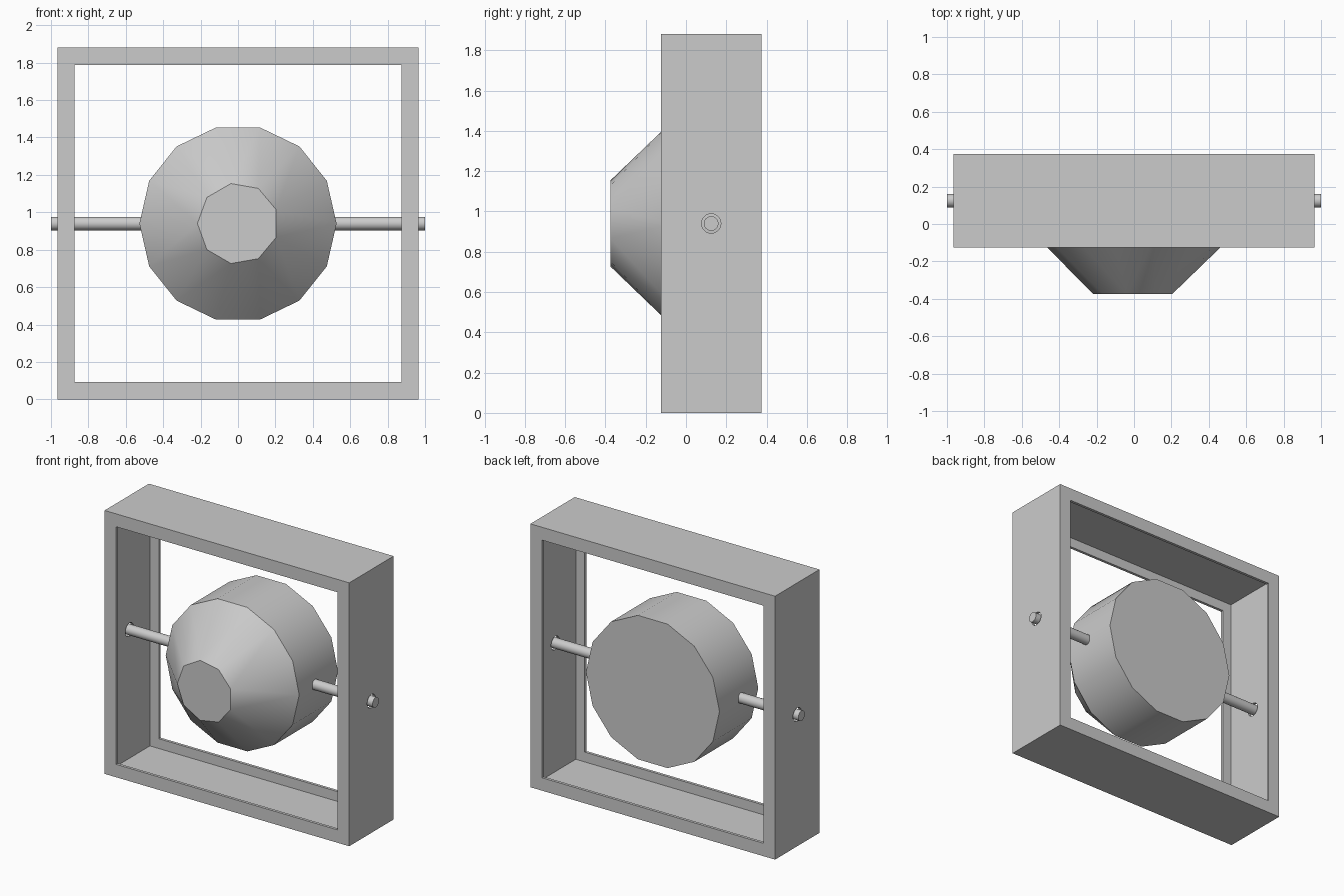
import bpy, bmesh
from math import cos, sin, pi, radians
from mathutils import Matrix

cube = bpy.data.objects.get("Cube")
if cube:
    bpy.data.objects.remove(cube, do_unlink=True)

MID_Z = 0.94      # height of the axle
AXLE_Y = 0.125    # depth of the axle

grey = bpy.data.materials.new("plain_grey")
grey.use_nodes = True
grey.diffuse_color = (0.6, 0.6, 0.6, 1)
grey.node_tree.nodes["Principled BSDF"].inputs["Base Color"].default_value = (0.6, 0.6, 0.6, 1)


def make_object(name, bm, smooth_angle=None):
    bmesh.ops.recalc_face_normals(bm, faces=bm.faces[:])
    mesh = bpy.data.meshes.new(name)
    bm.to_mesh(mesh)
    bm.free()
    mesh.materials.append(grey)
    obj = bpy.data.objects.new(name, mesh)
    bpy.context.collection.objects.link(obj)
    bpy.ops.object.select_all(action='DESELECT')
    obj.select_set(True)
    bpy.context.view_layer.objects.active = obj
    if smooth_angle:
        bpy.ops.object.shade_smooth_by_angle(angle=radians(smooth_angle))
    return obj


def rod(name, radius, length, sides=32):
    bm = bmesh.new()
    bmesh.ops.create_cone(bm, cap_ends=True, segments=sides, radius1=radius, radius2=radius,
                          depth=length, matrix=Matrix.Rotation(pi / 2, 4, 'Y'))
    bmesh.ops.translate(bm, verts=bm.verts[:], vec=(0, AXLE_Y, MID_Z))
    return make_object(name, bm, 30)


# Square frame: a lipped channel section (inset from the outside, depth) swept round four corners
half_x, half_z = 0.966, 0.94
front, back, lip = -0.125, 0.375, 0.02
wall, web = 0.092, 0.022
section = [(0, front), (0, back), (wall, back), (wall, back - lip), (web, back - lip),
           (web, front + lip), (wall, front + lip), (wall, front)]
bm = bmesh.new()
corners = [[bm.verts.new((sx * (half_x - inset), y, MID_Z + sz * (half_z - inset)))
            for inset, y in section]
           for sx, sz in ((-1, -1), (1, -1), (1, 1), (-1, 1))]
for a, b in zip(corners, corners[1:] + corners[:1]):
    for i in range(len(section)):
        j = (i + 1) % len(section)
        bm.faces.new((a[i], a[j], b[j], b[i]))
frame = make_object("frame", bm)

# Clearance holes for the axle
cutter = rod("axle_hole_cutter", 0.048, 2.2)
cutter.hide_render = True
cut = frame.modifiers.new("axle_holes", 'BOOLEAN')
cut.operation = 'DIFFERENCE'
cut.solver = 'EXACT'
cut.object = cutter
bpy.ops.object.select_all(action='DESELECT')
frame.select_set(True)
bpy.context.view_layer.objects.active = frame
bpy.ops.object.modifier_apply(modifier=cut.name)
bpy.data.objects.remove(cutter, do_unlink=True)

# Axle running through the frame and the lamp body
rod("axle", 0.036, 2.0)

# Lamp body: nine-sided nose flaring to a fourteen-sided drum
bm = bmesh.new()
for sides, radius, y, start in ((9, 0.217, -0.375, pi), (14, 0.527, -0.0625, 0), (14, 0.527, 0.375, 0)):
    for i in range(sides):
        t = start + 2 * pi * i / sides
        bm.verts.new((radius * cos(t), y, MID_Z + radius * sin(t)))
bmesh.ops.convex_hull(bm, input=bm.verts[:])
bmesh.ops.dissolve_limit(bm, angle_limit=radians(1), verts=bm.verts[:], edges=bm.edges[:])
make_object("lamp_body", bm, 33)
